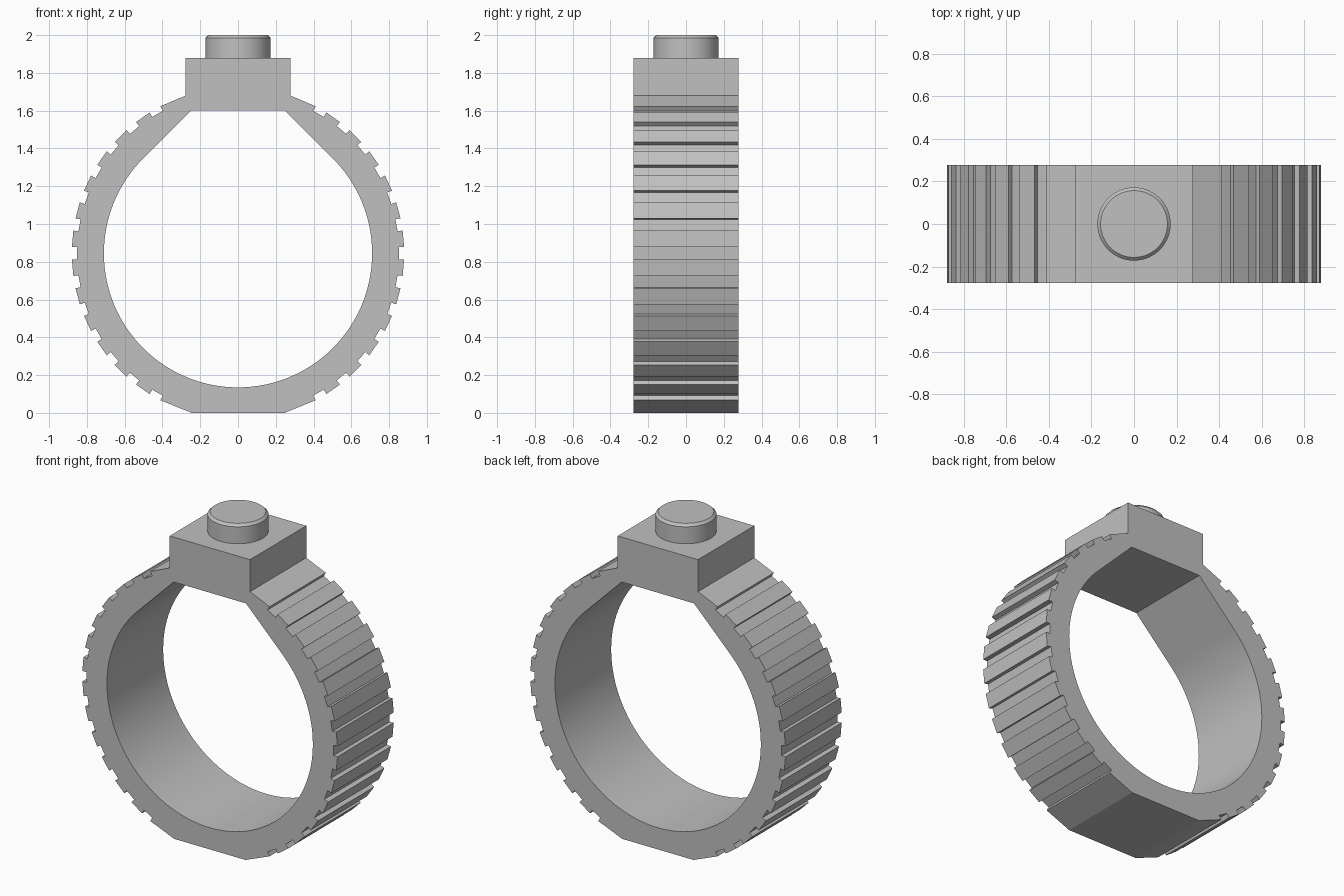
import bpy
import bmesh
from math import sin, cos, radians, sqrt
from mathutils import Vector

cube = bpy.data.objects.get("Cube")
if cube:
    bpy.data.objects.remove(cube, do_unlink=True)

CENTRE_Z = 0.845      # centre of the band
OUTER, INNER = 0.88, 0.71
HALF_W = 0.277        # half the width of band and block
FLOOR, NOTCH_HALF = 0.852, 0.0325
BLOCK_TOP, CEILING = 1.88, 1.60

grey = bpy.data.materials.new("plain grey")
grey.use_nodes = True
grey.diffuse_color = (0.53, 0.53, 0.53, 1)
grey.node_tree.nodes["Principled BSDF"].inputs["Base Color"].default_value = grey.diffuse_color


def finish(bm, name):
    bmesh.ops.recalc_face_normals(bm, faces=bm.faces)
    mesh = bpy.data.meshes.new(name)
    bm.to_mesh(mesh)
    bm.free()
    obj = bpy.data.objects.new(name, mesh)
    bpy.context.collection.objects.link(obj)
    mesh.materials.append(grey)
    bpy.ops.object.select_all(action='DESELECT')
    obj.select_set(True)
    bpy.context.view_layer.objects.active = obj
    bpy.ops.object.shade_smooth_by_angle(angle=radians(15))
    return obj


def outer_outline():
    # right half: flat foot, square-cut grip notches, shoulder, block
    right = [(sqrt(OUTER**2 - CENTRE_Z**2), 0)]
    rim = sqrt(OUTER**2 - NOTCH_HALF**2)
    for deg in range(-60, 61, 10):
        c, s = cos(radians(deg)), sin(radians(deg))
        for r, t in ((rim, -NOTCH_HALF), (FLOOR, -NOTCH_HALF),
                     (FLOOR, NOTCH_HALF), (rim, NOTCH_HALF)):
            right.append((r * c - t * s, CENTRE_Z + r * s + t * c))
    right.append((HALF_W, CENTRE_Z + sqrt(OUTER**2 - HALF_W**2)))
    right.append((HALF_W, BLOCK_TOP))
    return right + [(-x, z) for x, z in reversed(right)]


def inner_outline():
    # round opening whose 45 degree tangents run up to a flat ceiling
    steps = 90
    arc = [radians(135 + 270 * i / steps) for i in range(steps + 1)]
    pts = [(INNER * cos(a), CENTRE_Z + INNER * sin(a)) for a in arc]
    x = INNER * sqrt(2) - (CEILING - CENTRE_Z)
    return pts + [(x, CEILING), (-x, CEILING)]


# Band with block, one extruded profile
bm = bmesh.new()
edges = []
for outline in (outer_outline(), inner_outline()):
    verts = [bm.verts.new((x, -HALF_W, z)) for x, z in outline]
    edges += [bm.edges.new((verts[i - 1], verts[i])) for i in range(len(verts))]
bmesh.ops.triangle_fill(bm, edges=edges, use_beauty=True, use_dissolve=False)
ext = bmesh.ops.extrude_face_region(bm, geom=bm.faces[:], use_keep_orig=True)
moved = [g for g in ext["geom"] if isinstance(g, bmesh.types.BMVert)]
bmesh.ops.translate(bm, verts=moved, vec=Vector((0, 2 * HALF_W, 0)))
finish(bm, "ring_band")

# Round button with chamfered rim
bm = bmesh.new()
rings = []
for radius, z in ((0.172, BLOCK_TOP - 0.01), (0.172, 1.985), (0.157, 2.0)):
    rings.append([bm.verts.new((radius * cos(radians(a)), radius * sin(radians(a)), z))
                  for a in range(0, 360, 5)])
for low, high in zip(rings, rings[1:]):
    for i in range(len(low)):
        bm.faces.new((low[i - 1], low[i], high[i], high[i - 1]))
bm.faces.new(rings[0][::-1])
bm.faces.new(rings[-1])
finish(bm, "top_button")
